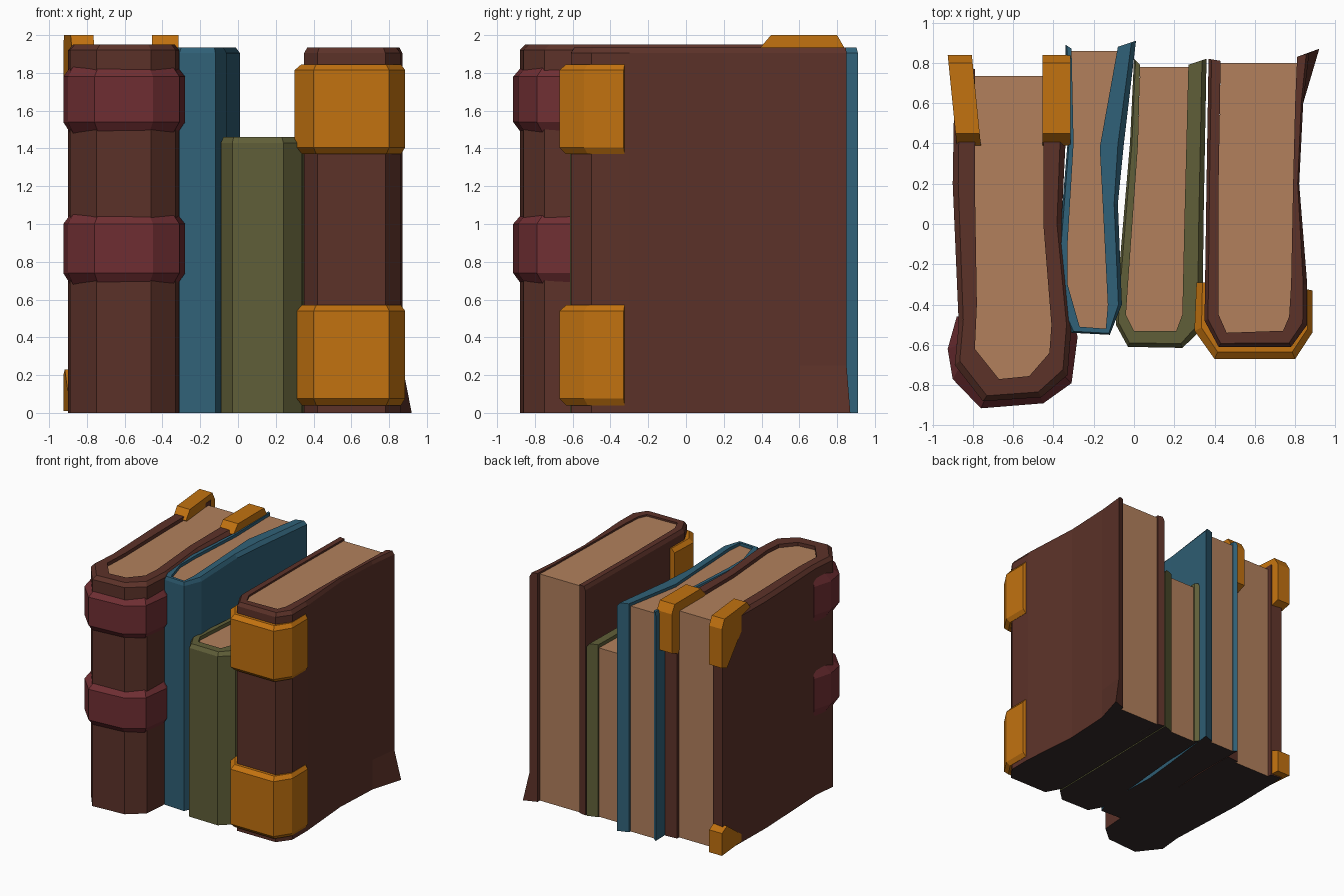
import bpy, bmesh
from mathutils import Vector

if "Cube" in bpy.data.objects:
    bpy.data.objects.remove(bpy.data.objects["Cube"])


def material(name, rgb):
    m = bpy.data.materials.new(name)
    m.diffuse_color = (*rgb, 1)
    m.use_nodes = True
    m.node_tree.nodes["Principled BSDF"].inputs["Base Color"].default_value = m.diffuse_color
    return m


BROWN = material("brown leather", (0.107, 0.032, 0.022))
BLUE = material("blue cloth", (0.03, 0.12, 0.188))
GREEN = material("olive cloth", (0.117, 0.114, 0.04))
PAPER = material("old paper", (0.445, 0.216, 0.107))
GOLD = material("gold metal", (0.539, 0.168, 0.005))
RED = material("burgundy leather", (0.162, 0.028, 0.033))
DARK = material("dark underside", (0.036, 0.025, 0.025))


def finish(bm, name, mat, dark_base=False):
    bmesh.ops.recalc_face_normals(bm, faces=bm.faces[:])
    me = bpy.data.meshes.new(name)
    me.materials.append(mat)
    if dark_base:
        me.materials.append(DARK)
        for f in bm.faces:
            if f.normal.z < -0.9 and f.calc_center_median().z < 0.01:
                f.material_index = 1
    bm.to_mesh(me)
    bm.free()
    ob = bpy.data.objects.new(name, me)
    bpy.context.collection.objects.link(ob)
    return ob


def u_shell(name, mat, outer, inner, levels, dark_base=False, flare=None):
    """U-shaped plan wall; each level is (z, how far the outer edge moves inward)."""
    bm = bmesh.new()
    n = len(outer)
    rings = []
    for z, t in levels:
        out = [Vector((*p, z)).lerp(Vector((*q, z)), t) for p, q in zip(outer, inner)]
        if flare and z == 0:
            out[-1] += Vector(flare)
        ring = out + [Vector((*q, z)) for q in reversed(inner)]
        rings.append([bm.verts.new(v) for v in ring])
    m = 2 * n
    for a, b in zip(rings, rings[1:]):
        for i in range(m):
            j = (i + 1) % m
            bm.faces.new((a[i], a[j], b[j], b[i]))
    for r in (rings[0], rings[-1]):
        for i in range(n - 1):
            bm.faces.new((r[i], r[i + 1], r[m - 2 - i], r[m - 1 - i]))
    return finish(bm, name, mat, dark_base)


def prism(name, mat, pts, offset, dark_base=False):
    bm = bmesh.new()
    f = bm.faces.new([bm.verts.new(p) for p in pts])
    ext = bmesh.ops.extrude_face_region(bm, geom=[f])
    verts = [v for v in ext["geom"] if isinstance(v, bmesh.types.BMVert)]
    bmesh.ops.translate(bm, verts=verts, vec=offset)
    if f.is_valid and len([g for g in bm.faces]) < len(pts) + 2:
        bm.faces.new([bm.verts[i] for i in range(len(pts))])
    return finish(bm, name, mat, dark_base)


def book(name, mat, height, page_top, page_end, outer, inner, flare=None):
    levels = [(0, 0), (0.25, 0), (height - 0.03, 0), (height, 0.25)]
    u_shell(name + "_cover", mat, outer, inner, levels, True, flare)
    plan = list(inner)
    plan[0] = (plan[0][0], page_end)
    plan[-1] = (plan[-1][0], page_end)
    prism(name + "_pages", PAPER, [(x, y, 0) for x, y in plan], (0, 0, page_top), True)


# Books, left to right
book("left_book", BROWN, 1.95, 1.92, 0.735,
     [(-0.89, 0.78), (-0.9, 0.2), (-0.87, -0.5), (-0.89, -0.7), (-0.75, -0.88), (-0.46, -0.86),
      (-0.33, -0.75), (-0.31, -0.5), (-0.36, 0), (-0.34, 0.4), (-0.34, 0.77)],
     [(-0.79, 0.77), (-0.79, 0.2), (-0.78, -0.4), (-0.79, -0.62), (-0.67, -0.77), (-0.52, -0.755),
      (-0.42, -0.64), (-0.41, -0.5), (-0.45, 0), (-0.45, 0.4), (-0.45, 0.76)])
book("blue_book", BLUE, 1.935, 1.91, 0.86,
     [(-0.34, 0.89), (-0.33, 0.4), (-0.38, -0.2), (-0.36, -0.45), (-0.31, -0.54), (-0.12, -0.55),
      (-0.06, -0.4), (-0.08, 0.1), (-0.05, 0.4), (0.01, 0.91)],
     [(-0.31, 0.87), (-0.30, 0.4), (-0.33, -0.1), (-0.33, -0.3), (-0.27, -0.51), (-0.14, -0.52),
      (-0.13, -0.4), (-0.155, 0.1), (-0.17, 0.38), (-0.08, 0.88)])
book("olive_book", GREEN, 1.46, 1.43, 0.78,
     [(0, 0.82), (-0.02, 0.4), (-0.08, -0.3), (-0.09, -0.5), (-0.03, -0.61), (0.24, -0.615),
      (0.34, -0.52), (0.345, 0), (0.36, 0.82)],
     [(0.03, 0.79), (0.02, 0.4), (-0.03, -0.3), (-0.04, -0.45), (0, -0.53), (0.21, -0.53),
      (0.24, -0.45), (0.25, 0), (0.27, 0.79)])
book("right_book", BROWN, 1.935, 1.92, 0.8,
     [(0.37, 0.82), (0.36, 0.2), (0.35, -0.48), (0.42, -0.61), (0.78, -0.61), (0.86, -0.5),
      (0.86, -0.3), (0.82, 0.2), (0.84, 0.6), (0.87, 0.85)],
     [(0.43, 0.81), (0.42, 0.2), (0.42, -0.45), (0.46, -0.54), (0.74, -0.53), (0.77, -0.46),
      (0.78, -0.3), (0.79, 0.2), (0.8, 0.6), (0.81, 0.83)], flare=(0.05, 0.02, 0))

# Raised burgundy bands on the left spine
for label, z0, z1 in (("lower", 0.67, 1.06), ("upper", 1.47, 1.84)):
    u_shell(label + "_spine_band", RED,
            [(-0.88, -0.46), (-0.925, -0.62), (-0.9, -0.77), (-0.76, -0.915), (-0.45, -0.89),
             (-0.31, -0.79), (-0.28, -0.56), (-0.31, -0.45)],
            [(-0.86, -0.46), (-0.87, -0.6), (-0.86, -0.7), (-0.73, -0.85), (-0.48, -0.83),
             (-0.36, -0.74), (-0.34, -0.55), (-0.34, -0.45)],
            [(z0, 0.8), (z0 + 0.07, 0), (z1 - 0.06, 0), (z1, 0.8)])

# Gold straps round the right spine
for label, z0, z1 in (("lower", 0.04, 0.57), ("upper", 1.37, 1.845)):
    u_shell(label + "_gold_strap", GOLD,
            [(0.31, -0.29), (0.3, -0.53), (0.4, -0.67), (0.8, -0.67), (0.885, -0.54), (0.885, -0.33)],
            [(0.37, -0.29), (0.37, -0.5), (0.43, -0.6), (0.77, -0.6), (0.84, -0.5), (0.84, -0.32)],
            [(z0, 0.5), (z0 + 0.035, 0), (z1 - 0.03, 0), (z1, 0.5)])

# Gold corner caps on the left book
TOP = [(0.39, 1.93), (0.45, 2.0), (0.8, 2.0), (0.84, 1.93), (0.84, 1.6), (0.76, 1.57)]
LOW = [(0.45, 0.01), (0.84, 0.01), (0.84, 0.2), (0.76, 0.23)]
for label, profile, x, slant, width in (("top_outer", TOP, -0.925, 0.1, 0.12),
                                        ("top_inner", TOP, -0.455, 0.0, 0.14),
                                        ("bottom_outer", LOW, -0.925, 0.1, 0.12)):
    prism(label + "_gold_corner", GOLD,
          [(x + slant * (0.84 - y), y, z) for y, z in profile], (width, 0, 0))
